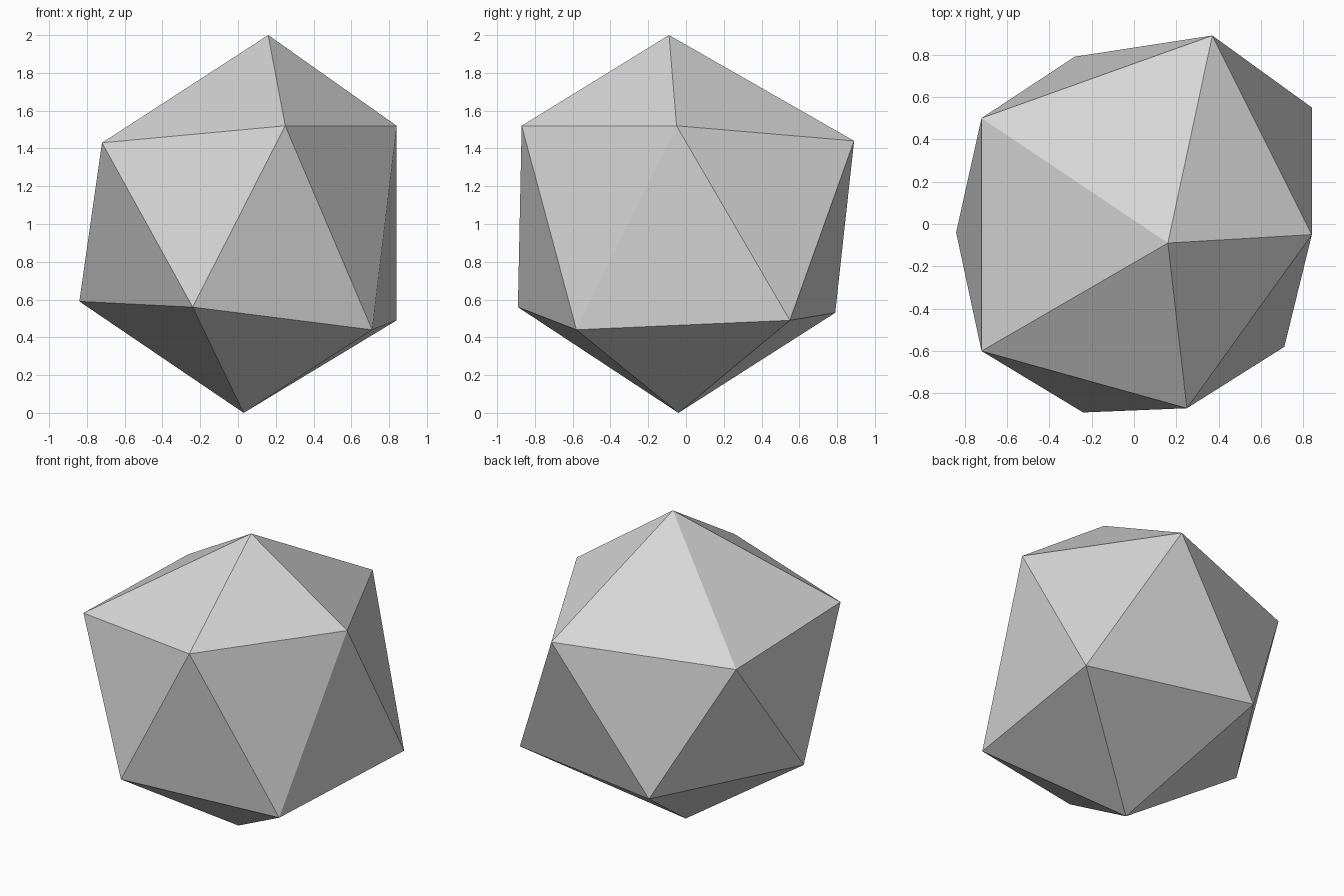
import bpy
import bmesh

cube = bpy.data.objects.get("Cube")
if cube:
    bpy.data.objects.remove(cube, do_unlink=True)

# Plain grey stone colour
grey = bpy.data.materials.new("light_grey")
grey.use_nodes = True
colour = (0.67, 0.67, 0.67, 1.0)
grey.diffuse_color = colour
grey.node_tree.nodes["Principled BSDF"].inputs["Base Color"].default_value = colour

# Irregular twenty-sided stone: two tips and two staggered rings of five corners
top_tip = (0.16, -0.09, 2.0)
bottom_tip = (0.03, -0.04, 0.0)
upper_ring = [(0.84, -0.05, 1.52), (0.37, 0.89, 1.44), (-0.72, 0.50, 1.40),
              (-0.72, -0.60, 1.43), (0.25, -0.87, 1.52)]
lower_ring = [(0.84, 0.55, 0.49), (-0.28, 0.79, 0.53), (-0.84, -0.04, 0.59),
              (-0.24, -0.89, 0.56), (0.71, -0.58, 0.44)]

bm = bmesh.new()
top = bm.verts.new(top_tip)
bottom = bm.verts.new(bottom_tip)
upper = [bm.verts.new(p) for p in upper_ring]
lower = [bm.verts.new(p) for p in lower_ring]

# Caps and the zigzag band between the rings
for i in range(len(upper)):
    j = (i + 1) % len(upper)
    bm.faces.new((top, upper[i], upper[j]))
    bm.faces.new((upper[i], lower[i], upper[j]))
    bm.faces.new((lower[i], lower[j], upper[j]))
    bm.faces.new((bottom, lower[j], lower[i]))
bmesh.ops.recalc_face_normals(bm, faces=bm.faces)

mesh = bpy.data.meshes.new("faceted_stone")
bm.to_mesh(mesh)
bm.free()
mesh.materials.append(grey)
stone = bpy.data.objects.new("faceted_stone", mesh)
bpy.context.collection.objects.link(stone)
